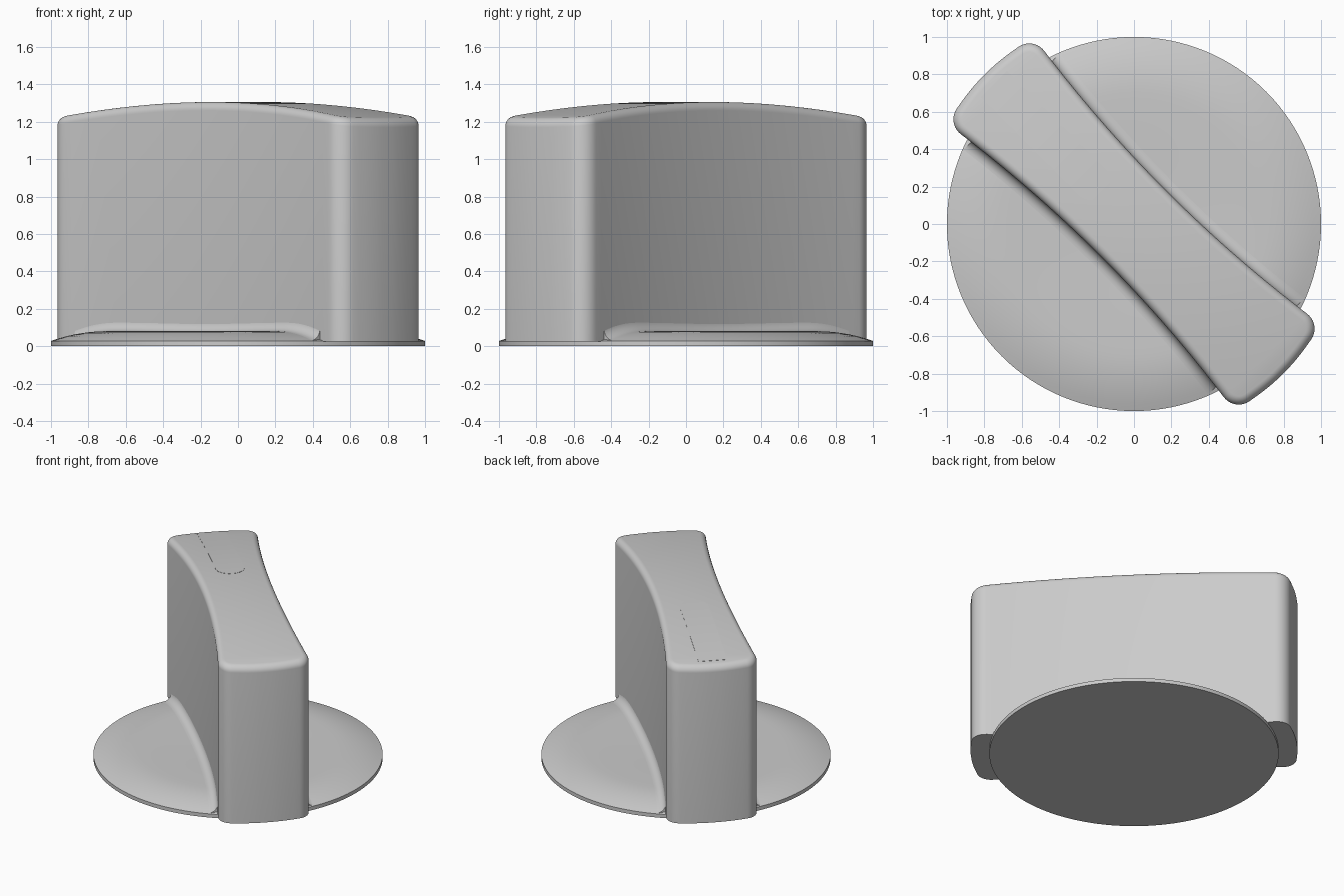
import bpy, bmesh, math
from mathutils import Vector, Matrix

cube = bpy.data.objects.get("Cube")
if cube:
    bpy.data.objects.remove(cube, do_unlink=True)

GREY = (0.6, 0.6, 0.6, 1)
plastic = bpy.data.materials.new("grey_plastic")
plastic.use_nodes = True
plastic.diffuse_color = GREY
plastic.node_tree.nodes["Principled BSDF"].inputs["Base Color"].default_value = GREY

TURN = Matrix.Rotation(math.radians(-45), 4, 'Z')   # grip runs along local x
GRIP_BOTTOM = 0.025
EDGE = 0.045
TIP = 1.13


def finish(name, bm, angle=40):
    bmesh.ops.recalc_face_normals(bm, faces=bm.faces)
    bm.transform(TURN)
    mesh = bpy.data.meshes.new(name)
    bm.to_mesh(mesh)
    bm.free()
    mesh.materials.append(plastic)
    obj = bpy.data.objects.new(name, mesh)
    bpy.context.collection.objects.link(obj)
    bpy.ops.object.select_all(action='DESELECT')
    obj.select_set(True)
    bpy.context.view_layer.objects.active = obj
    bpy.ops.object.shade_smooth_by_angle(angle=math.radians(angle))
    return obj


def bridge(bm, a, b, closed=True):
    n = len(a)
    for i in range(n if closed else n - 1):
        j = (i + 1) % n
        bm.faces.new((a[i], a[j], b[j], b[i]))


def dish(r):
    """Height of the dial plate: thin rim, soft crest, shallow middle."""
    r = min(r, 1)
    if r > 0.7:
        return 0.08 - 0.052 * ((r - 0.7) / 0.3) ** 2
    return 0.07 + 0.01 * math.sin(r / 0.7 * math.pi / 2) ** 2


def waist(u):
    return 0.248 + 0.068 * u * u


def crown(u):
    return 1.305 - 0.085 * (u / 1.1) ** 2


# Dial plate, a turned profile
bm = bmesh.new()
SEG = 128
profile = [(1, 0), (1, 0.028)] + [(1 - i / 24, dish(1 - i / 24)) for i in range(1, 24)]
rings = [[bm.verts.new((r * math.cos(math.tau * i / SEG), r * math.sin(math.tau * i / SEG), z))
          for i in range(SEG)] for r, z in profile]
for a, b in zip(rings, rings[1:]):
    bridge(bm, a, b)
bm.faces.new(rings[0])
bm.faces.new(rings[-1])
finish("dial_plate", bm)

# Grip outline: waisted side, round corner and bowed end, mirrored to all quarters
quarter = [(u / 20, waist(u / 20)) for u in range(20)]
corner = Vector((1.008, 0.216))
for i in range(11):
    a = math.radians(97.7 - 85.6 * i / 10)
    quarter.append((corner.x + 0.1 * math.cos(a), corner.y + 0.1 * math.sin(a)))
for i in range(1, 6):
    a = math.radians(12.1 * (1 - i / 6))
    quarter.append((TIP * math.cos(a), TIP * math.sin(a)))
half = [(-u, v) for u, v in reversed(quarter[1:])] + quarter
outline = [Vector(p) for p in half] + [Vector((u, -v)) for u, v in reversed(half)]
COUNT = len(outline)


def inset(d):
    result = []
    for i, p in enumerate(outline):
        t = (outline[(i + 1) % COUNT] - outline[i - 1]).normalized()
        result.append(p + Vector((t.y, -t.x)) * d)
    return result


# Grip body with rounded top edge and arched crown
bm = bmesh.new()
loops = [[bm.verts.new((p.x, p.y, GRIP_BOTTOM)) for p in outline]]
for k in range(8):
    a = math.pi / 2 * k / 7
    loops.append([bm.verts.new((p.x, p.y, crown(p.x) - EDGE * (1 - math.sin(a))))
                  for p in inset(EDGE * (1 - math.cos(a)))])
for a, b in zip(loops, loops[1:]):
    bridge(bm, a, b)
top = loops[-1]
for i in range(COUNT // 2 - 1):
    bm.faces.new((top[i], top[i + 1], top[-2 - i], top[-1 - i]))
bm.faces.new(loops[0])
finish("grip", bm)

# Fillets where the grip rises from the plate
FILLET = 0.06
for name, side in (("fillet_back", 1), ("fillet_front", -1)):
    bm = bmesh.new()
    rows = []
    for i in range(49):
        u = 0.925 * (i / 24 - 1)
        row = [bm.verts.new((u, side * (waist(u) - 0.02), 0.02))]
        for k in range(9):
            a = math.pi / 2 * k / 8
            v = waist(u) - 0.002 + FILLET * (1 - math.cos(a))
            z = dish(math.hypot(u, v)) + FILLET * (1 - math.sin(a))
            row.append(bm.verts.new((u, side * v, z)))
        row.append(bm.verts.new((u, row[-1].co.y, 0.02)))
        rows.append(row)
    for a, b in zip(rows, rows[1:]):
        bridge(bm, a, b)
    bm.faces.new(rows[0])
    bm.faces.new(rows[-1])
    finish(name, bm)

# Pointer inlay, a thin round-ended strip along one end of the crown
bm = bmesh.new()
WIDTH, LIFT = 0.1, 0.0015
stations = [(-0.22 - WIDTH * (1 - math.cos(a)), WIDTH * math.sin(a))
            for a in (math.pi / 2 * i / 8 for i in range(1, 9))]
stations += [(-0.32 - 0.74 * i / 16, WIDTH) for i in range(1, 17)]
left, right, low_left, low_right = [
    [bm.verts.new((u, s * v, crown(u) + h)) for u, v in stations]
    for s, h in ((1, LIFT), (-1, LIFT), (1, -LIFT), (-1, -LIFT))]
for a, b in ((left, right), (left, low_left), (right, low_right), (low_left, low_right)):
    bridge(bm, a, b, closed=False)
for i in (0, -1):
    bm.faces.new((left[i], right[i], low_right[i], low_left[i]))
finish("pointer_inlay", bm)
